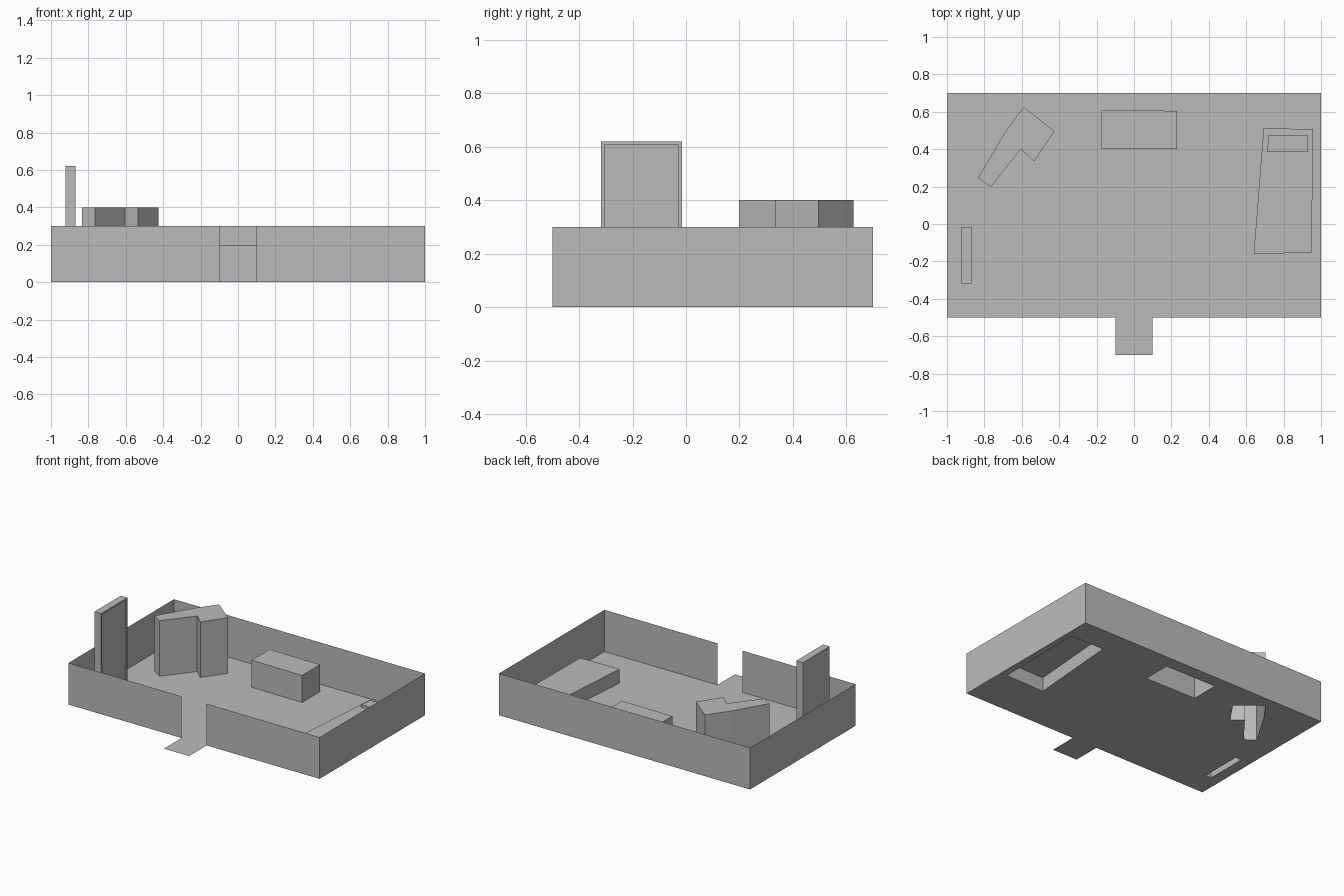
import bpy, bmesh

if "Cube" in bpy.data.objects:
    bpy.data.objects.remove(bpy.data.objects["Cube"])

gray = bpy.data.materials.new("plain gray")
gray.diffuse_color = (0.5, 0.5, 0.5, 1)
gray.use_nodes = True
gray.node_tree.nodes["Principled BSDF"].inputs["Base Color"].default_value = gray.diffuse_color


def finish(bm, name):
    me = bpy.data.meshes.new(name)
    bm.to_mesh(me)
    bm.free()
    me.materials.append(gray)
    ob = bpy.data.objects.new(name, me)
    bpy.context.collection.objects.link(ob)
    return ob


def ring(bm, pts, z):
    return [bm.verts.new((x, y, z)) for x, y in pts]


def strip(bm, low, high, closed=True):
    n = len(low)
    for i in range(n if closed else n - 1):
        j = (i + 1) % n
        bm.faces.new((low[i], low[j], high[j], high[i]))


def sheet(bm, outline, holes, z):
    """Flat upward-facing face with openings."""
    edges = []
    for pts in [outline] + holes:
        vs = ring(bm, pts, z)
        edges += [bm.edges.new((vs[i - 1], vs[i])) for i in range(len(vs))]
    geom = bmesh.ops.triangle_fill(bm, edges=edges, use_beauty=True, normal=(0, 0, 1))["geom"]
    for f in geom:
        if isinstance(f, bmesh.types.BMFace):
            f.normal_update()
            if f.normal.z < 0:
                f.normal_flip()


def raised(name, pts, z0, z1, holes=()):
    """Sides and top raised from an outline, open underneath."""
    bm = bmesh.new()
    strip(bm, ring(bm, pts, z0), ring(bm, pts, z1))
    sheet(bm, pts, list(holes), z1)
    bmesh.ops.remove_doubles(bm, verts=bm.verts[:], dist=1e-5)
    return finish(bm, name)


# Counter-clockwise footprints of the furniture
table = [(-0.175, 0.405), (0.23, 0.40), (0.23, 0.605), (-0.175, 0.608)]
bed = [(0.64, -0.16), (0.95, -0.153), (0.957, 0.507), (0.693, 0.512)]
pillow = [(0.712, 0.385), (0.93, 0.385), (0.93, 0.475), (0.72, 0.475)]
sofa = [(-0.835, 0.245), (-0.765, 0.198), (-0.605, 0.40), (-0.535, 0.335),
        (-0.425, 0.495), (-0.59, 0.627), (-0.69, 0.49)]
screen = [(-0.922, -0.318), (-0.87, -0.318), (-0.87, -0.015), (-0.922, -0.015)]

# Floor with doorstep, open beneath the furniture
bm = bmesh.new()
sheet(bm, [(-1, -0.5), (-0.1, -0.5), (-0.1, -0.7), (0.1, -0.7), (0.1, -0.5),
           (1, -0.5), (1, 0.7), (-1, 0.7)], [table, bed, sofa, screen], 0)
finish(bm, "floor")

# Thin walls around the room, leaving the doorway open
bm = bmesh.new()
path = [(0.1, -0.5), (1, -0.5), (1, 0.7), (-1, 0.7), (-1, -0.5), (-0.1, -0.5)]
strip(bm, ring(bm, path, 0), ring(bm, path, 0.3), closed=False)
finish(bm, "walls")

# Furniture
raised("table", table, 0, 0.195)
raised("bed", bed, 0, 0.1, [pillow])
raised("pillow", pillow, 0.1, 0.12)
raised("corner_cabinet", sofa, 0, 0.4)

# Upright screen with a shallow recessed panel facing the room
ob = raised("screen", screen, 0, 0.62)
bm = bmesh.new()
bm.from_mesh(ob.data)
bm.normal_update()
front = [f for f in bm.faces if f.normal.x > 0.9]
bmesh.ops.inset_region(bm, faces=front, thickness=0.018)
bmesh.ops.translate(bm, verts=list({v for f in front for v in f.verts}), vec=(0, 0, 0))
panel = bmesh.ops.extrude_face_region(bm, geom=front)
bmesh.ops.translate(bm, vec=(-0.006, 0, 0),
                    verts=[v for v in panel["geom"] if isinstance(v, bmesh.types.BMVert)])
bmesh.ops.delete(bm, geom=[f for f in front if f.is_valid], context="FACES_ONLY")
bm.to_mesh(ob.data)
bm.free()
